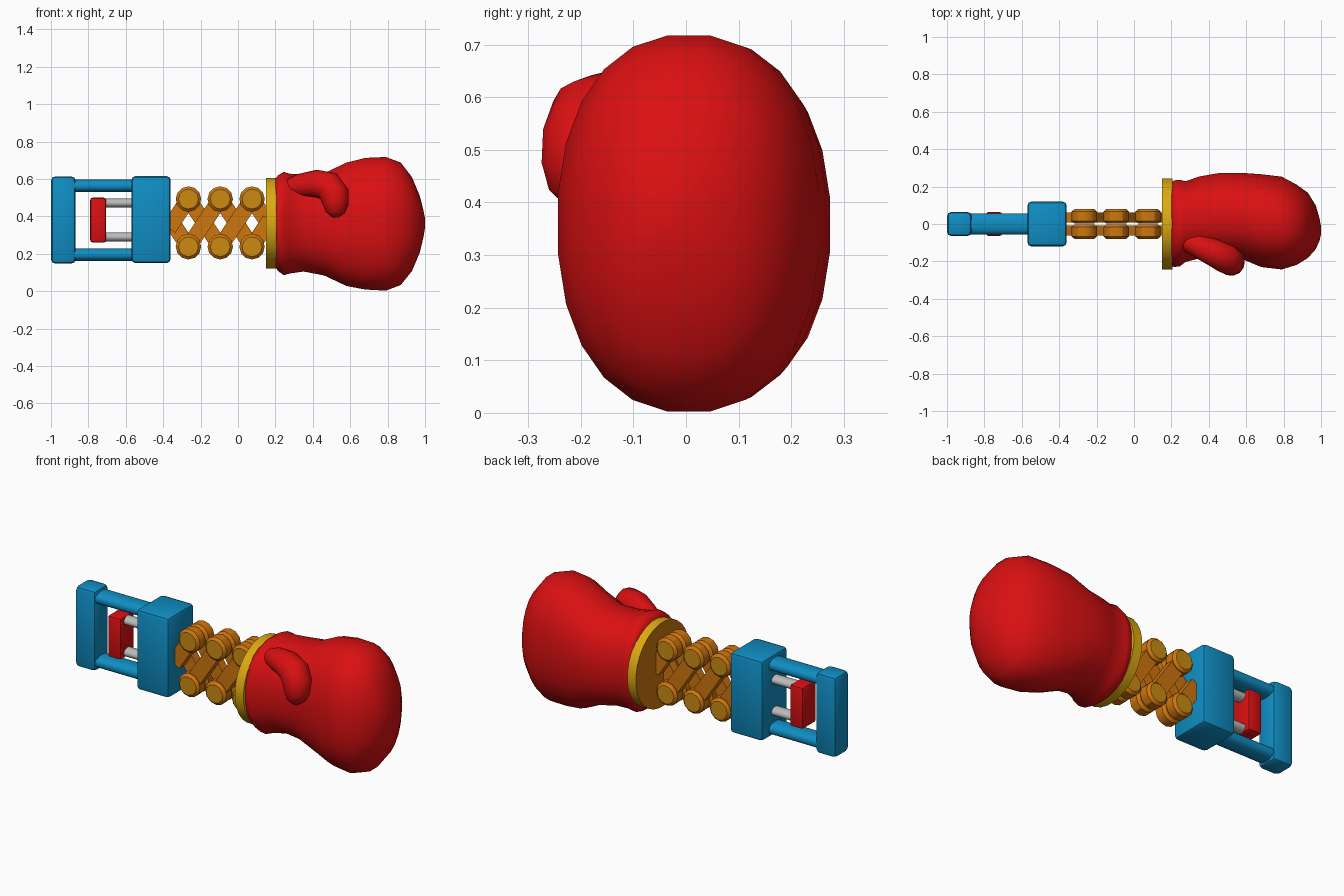
import bpy, bmesh, math
from mathutils import Vector, Matrix

if "Cube" in bpy.data.objects:
    bpy.data.objects.remove(bpy.data.objects["Cube"])


def mat(name, rgb):
    m = bpy.data.materials.new(name)
    m.diffuse_color = (*rgb, 1)
    m.use_nodes = True
    m.node_tree.nodes["Principled BSDF"].inputs["Base Color"].default_value = m.diffuse_color
    return m


BLUE = mat("blue", (0.005, 0.27, 0.55))
RED = mat("red", (0.70, 0.005, 0.006))
GREY = mat("grey", (0.50, 0.50, 0.50))
ORANGE = mat("orange", (0.62, 0.18, 0.005))
AMBER = mat("amber", (0.60, 0.26, 0.006))
GOLD = mat("gold", (0.72, 0.40, 0.006))
ZC = 0.365


def finish(bm, name, mats, angle=35):
    bmesh.ops.recalc_face_normals(bm, faces=bm.faces[:])
    me = bpy.data.meshes.new(name)
    bm.to_mesh(me)
    bm.free()
    for m in mats:
        me.materials.append(m)
    ob = bpy.data.objects.new(name, me)
    bpy.context.collection.objects.link(ob)
    bpy.ops.object.select_all(action='DESELECT')
    ob.select_set(True)
    bpy.context.view_layer.objects.active = ob
    bpy.ops.object.shade_smooth_by_angle(angle=math.radians(angle))
    return ob


def box(name, lo, hi, m, bevel=0.0, rot=0.0):
    """Bevelled box, optionally turned about the y axis."""
    lo, hi = Vector(lo), Vector(hi)
    bm = bmesh.new()
    bmesh.ops.create_cube(bm, size=1)
    bmesh.ops.scale(bm, vec=hi - lo, verts=bm.verts)
    if bevel:
        bmesh.ops.bevel(bm, geom=bm.edges[:], offset=bevel, segments=2,
                        profile=0.5, affect='EDGES')
    bmesh.ops.rotate(bm, matrix=Matrix.Rotation(rot, 3, 'Y'), verts=bm.verts)
    bmesh.ops.translate(bm, vec=(lo + hi) / 2, verts=bm.verts)
    return finish(bm, name, [m])


def loft(bm, rings):
    """Skin closed rings of points and cap both ends."""
    vs = [[bm.verts.new(p) for p in r] for r in rings]
    n = len(vs[0])
    for a, b in zip(vs, vs[1:]):
        for i in range(n):
            bm.faces.new((a[i], a[(i + 1) % n], b[(i + 1) % n], b[i]))
    bm.faces.new(vs[0])
    bm.faces.new(vs[-1])


def x_ring(x, y0, y1, z0, z1, n=20, e=2.0):
    """Superellipse section across the x axis."""
    pts = []
    for i in range(n):
        t = 2 * math.pi * (i + 0.5) / n
        c, s = math.cos(t), math.sin(t)
        pts.append((x, (y0 + y1) / 2 + (y1 - y0) / 2 * math.copysign(abs(c) ** (2 / e), c),
                    (z0 + z1) / 2 + (z1 - z0) / 2 * math.copysign(abs(s) ** (2 / e), s)))
    return pts


def x_rod(name, x0, x1, z, ry, rz, m, e=2.0):
    bm = bmesh.new()
    loft(bm, [x_ring(x, -ry, ry, z - rz, z + rz, 16, e) for x in (x0, x1)])
    return finish(bm, name, [m])


# handle frame and trigger
box("handle_grip", (-1, -0.065, 0.147), (-0.868, 0.065, 0.614), BLUE, 0.024)
box("handle_body", (-0.57, -0.12, 0.15), (-0.36, 0.12, 0.615), BLUE, 0.022)
for tag, s in (("upper", 1), ("lower", -1)):
    x_rod(f"frame_bar_{tag}", -0.90, -0.54, 0.379 + s * 0.184, 0.057, 0.034, BLUE, 2.4)
    x_rod(f"trigger_rod_{tag}", -0.73, -0.54, 0.38 + s * 0.091, 0.035, 0.025, GREY)
box("trigger", (-0.79, -0.064, 0.26), (-0.705, 0.064, 0.50), RED, 0.013)

# scissor linkage: one layer of slanted bars on each side
PINS = (-0.265, -0.095, 0.075)
H, P = 0.1275, 0.17
SLANT = math.atan2(2 * H, P)


def link(name, a, b, side):
    (xa, za), (xb, zb) = a, b
    half = math.hypot(xb - xa, zb - za) / 2
    cx, cz = (xa + xb) / 2, (za + zb) / 2
    y = side * 0.035
    box(name, (cx - half, y - 0.026, cz - 0.042), (cx + half, y + 0.026, cz + 0.042),
        ORANGE, 0, -math.atan2(zb - za, xb - xa))


for side in (-1, 1):
    k = -side                      # front bars rise to +x, back bars fall
    tag = "front" if side < 0 else "back"
    for i, x in enumerate(PINS[:-1]):
        link(f"link_{tag}_{i}", (x, ZC - k * H), (x + P, ZC + k * H), side)
    link(f"link_{tag}_start", (PINS[0] - P / 2 - 0.02, ZC - k * 0.03), (PINS[0], ZC + k * H), side)
    link(f"link_{tag}_end", (PINS[-1], ZC - k * H), (PINS[-1] + P / 2 + 0.01, ZC + k * 0.015), side)
    # pivot discs with chamfered rims
    for i, x in enumerate(PINS):
        for j, z in enumerate((ZC - H, ZC + H)):
            bm = bmesh.new()
            prof = ((0.002, 0.052), (0.016, 0.068), (0.066, 0.068), (0.080, 0.053))
            loft(bm, [[(x + r * math.cos(t), side * y, z + r * math.sin(t))
                       for t in (2 * math.pi * q / 12 for q in range(12))] for y, r in prof])
            bmesh.ops.recalc_face_normals(bm, faces=bm.faces[:])
            for f in bm.faces:     # outer caps are lighter
                f.material_index = int(f.normal.y * side > 0.9)
            finish(bm, f"pivot_{tag}_{i}_{j}", [ORANGE, AMBER], 30)

# gold ring with an orange back plate
bm = bmesh.new()
loft(bm, [x_ring(x, -r, r, ZC - 0.002 - r, ZC - 0.002 + r, 28)
          for x, r in ((0.15, 0.244), (0.205, 0.244))])
bmesh.ops.recalc_face_normals(bm, faces=bm.faces[:])
for f in bm.faces:
    f.material_index = int(f.normal.x < -0.9)
finish(bm, "cuff_ring", [GOLD, ORANGE])

# glove: sections along x as (x, y min, y max, z min, z max)
SECTIONS = (
    (0.200, -0.225, 0.225, 0.125, 0.605), (0.215, -0.232, 0.235, 0.105, 0.622),
    (0.245, -0.228, 0.238, 0.083, 0.640), (0.275, -0.205, 0.230, 0.092, 0.630),
    (0.350, -0.185, 0.256, 0.103, 0.625), (0.460, -0.180, 0.275, 0.082, 0.632),
    (0.580, -0.190, 0.275, 0.025, 0.690), (0.680, -0.232, 0.268, 0.006, 0.715),
    (0.790, -0.245, 0.255, 0.000, 0.720), (0.870, -0.220, 0.212, 0.030, 0.690),
    (0.930, -0.183, 0.168, 0.105, 0.612), (0.972, -0.135, 0.100, 0.205, 0.510),
    (0.992, -0.090, 0.030, 0.290, 0.430), (1.000, -0.055, -0.015, 0.340, 0.390))
bm = bmesh.new()
loft(bm, [x_ring(*s, n=24, e=2.25) for s in SECTIONS])
finish(bm, "glove", [RED], 70)

# thumb: tube curling forward then down, as (x, y, z, radius)
PATH = ((0.25, -0.08, 0.545, 0.045), (0.33, -0.11, 0.565, 0.062), (0.42, -0.15, 0.575, 0.074),
        (0.485, -0.18, 0.562, 0.080), (0.517, -0.197, 0.515, 0.079),
        (0.522, -0.207, 0.465, 0.070), (0.520, -0.212, 0.420, 0.050), (0.518, -0.214, 0.395, 0.018))
bm = bmesh.new()
rings = []
for i, (x, y, z, r) in enumerate(PATH):
    a, b = PATH[max(i - 1, 0)], PATH[min(i + 1, len(PATH) - 1)]
    d = (Vector(b[:3]) - Vector(a[:3])).normalized()
    u = d.cross(Vector((0, 1, 0))).normalized()
    v = d.cross(u)
    rings.append([Vector((x, y, z)) + r * (u * math.cos(t) + v * math.sin(t))
                  for t in (2 * math.pi * q / 14 for q in range(14))])
loft(bm, rings)
finish(bm, "thumb", [RED], 70)
